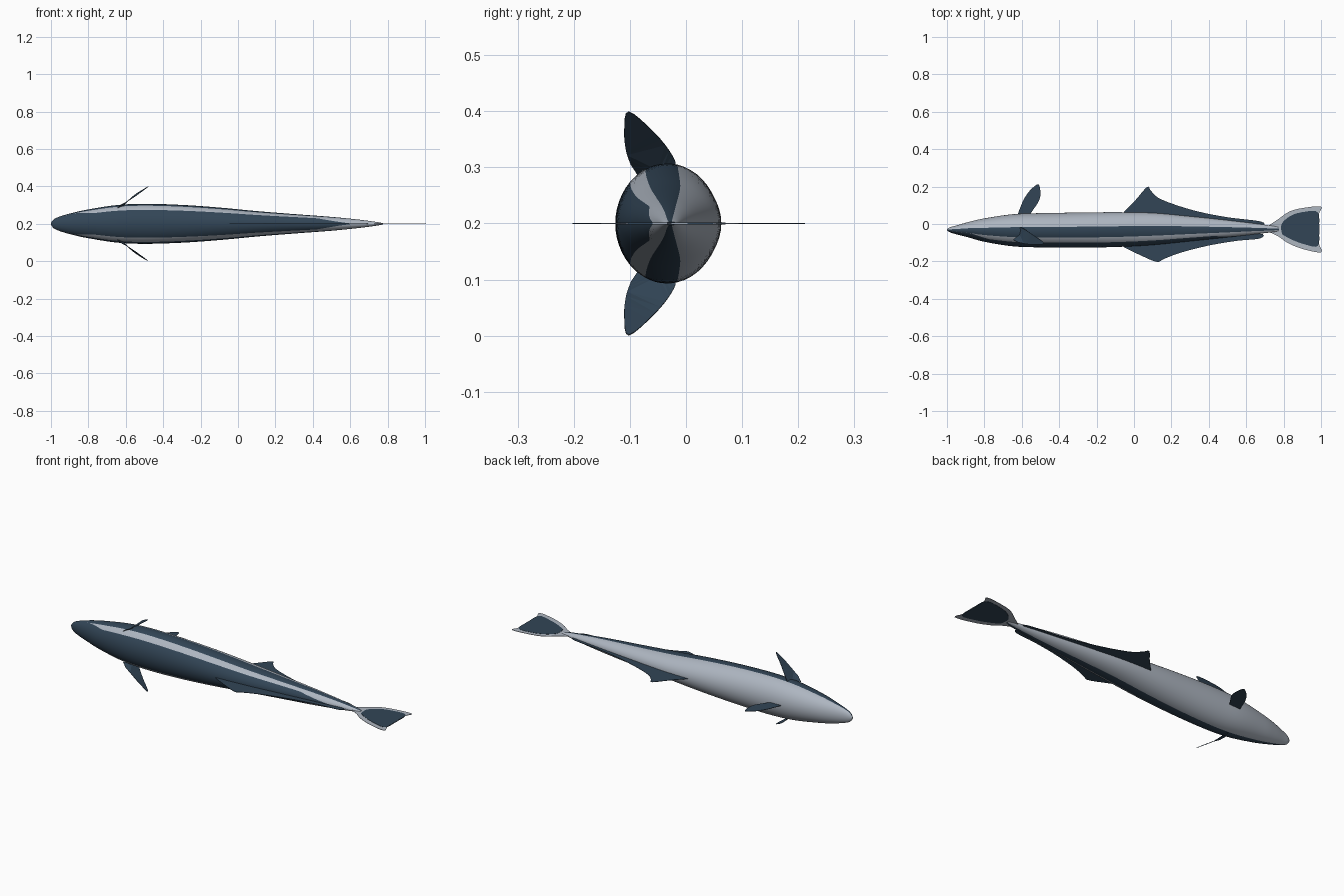
import bpy, bmesh, math
from mathutils import Vector

if "Cube" in bpy.data.objects:
    bpy.data.objects.remove(bpy.data.objects["Cube"])


def material(name, rgb):
    m = bpy.data.materials.new(name)
    m.diffuse_color = (*rgb, 1)
    m.use_nodes = True
    m.node_tree.nodes["Principled BSDF"].inputs["Base Color"].default_value = m.diffuse_color
    return m


DARK = material("dark slate blue", (0.032, 0.060, 0.094))
LIGHT = material("pale silver", (0.42, 0.465, 0.53))
ZC = 0.2  # height of the symmetry plane (the fish lies on its side)


def finish(bm, name, mats):
    bmesh.ops.recalc_face_normals(bm, faces=bm.faces)
    me = bpy.data.meshes.new(name)
    bm.to_mesh(me)
    bm.free()
    ob = bpy.data.objects.new(name, me)
    bpy.context.collection.objects.link(ob)
    for m in mats:
        me.materials.append(m)
    return ob


def spline(p, t):
    """Catmull-Rom interpolation through rows of numbers."""
    i = min(int(t), len(p) - 2)
    u = t - i
    a, b, c, d = (Vector(p[min(max(j, 0), len(p) - 1)]) for j in (i - 1, i, i + 1, i + 2))
    return 0.5 * (2 * b + (c - a) * u + (2 * a - 5 * b + 4 * c - d) * u ** 2
                  + (3 * b - a - 3 * c + d) * u ** 3)


def fin(name, pts, mat, thick=0.002, curve=4, root=0):
    """Thin plate; the outline is smoothed between its points."""
    n = (len(pts) - 1) * curve
    outline = [spline(pts, k / curve) for k in range(n + 1)]
    bm = bmesh.new()
    bm.faces.new([bm.verts.new(p) for p in outline])
    bmesh.ops.triangulate(bm, faces=bm.faces[:])
    ob = finish(bm, name, [mat])
    s = ob.modifiers.new("thickness", "SOLIDIFY")
    s.thickness = thick
    s.offset = 0
    return ob


def flat(pts):
    return [(x, y, ZC) for x, y in pts]


# Body: x, belly y, back y, half width
profile = [
    (-1.0, -0.027, -0.033, 0.004), (-0.985, -0.018, -0.044, 0.024),
    (-0.95, -0.008, -0.055, 0.040), (-0.88, 0.012, -0.073, 0.060),
    (-0.8, 0.030, -0.095, 0.077), (-0.65, 0.052, -0.119, 0.100),
    (-0.5, 0.058, -0.125, 0.107), (-0.3, 0.061, -0.126, 0.101),
    (-0.1, 0.063, -0.123, 0.087), (0.1, 0.059, -0.112, 0.068),
    (0.3, 0.041, -0.092, 0.052), (0.5, 0.020, -0.071, 0.037),
    (0.65, 0.002, -0.054, 0.022), (0.74, -0.010, -0.044, 0.010),
    (0.775, -0.018, -0.036, 0.003)]
bands = [(6, 0), (4, 1), (6, 0), (10, 1)]  # segments and colour from back to belly


def band_angles(x):
    """Edges of the back, pale stripe, side stripe and belly, in degrees."""
    back = 44
    if x < -0.78:
        back = min(64.5, 44 + (-0.78 - x) * 220)
    if x > 0.42:
        back = max(1, 44 * (1 - (x - 0.42) / 0.2))
    return [0, back, 65, 101, 180]


bm = bmesh.new()
rings = []
SUB = 5
for k in range((len(profile) - 1) * SUB + 1):
    x, top, bot, w = spline(profile, k / SUB)
    e = band_angles(x)
    half = [e[b] + (e[b + 1] - e[b]) * s / n for b, (n, _) in enumerate(bands) for s in range(n)]
    angles = half + [180] + [360 - a for a in reversed(half[1:])]
    c, h = (top + bot) / 2, (top - bot) / 2
    rings.append([bm.verts.new((x, c - h * math.cos(math.radians(a)),
                                ZC + w * math.sin(math.radians(a)))) for a in angles])
colours = [c for n, c in bands for _ in range(n)]
colours += colours[::-1]
for r0, r1 in zip(rings, rings[1:]):
    for j, col in enumerate(colours):
        q = (j + 1) % len(colours)
        f = bm.faces.new((r0[j], r0[q], r1[q], r1[j]))
        f.material_index = col
        f.smooth = True
bm.faces.new(rings[0])
bm.faces.new(rings[-1])
finish(bm, "body", [DARK, LIGHT])

# Fins in the symmetry plane
fin("dorsal_fin", flat([(-0.07, -0.11), (-0.05, -0.126), (0.03, -0.165), (0.12, -0.202),
                        (0.16, -0.187), (0.25, -0.153), (0.4, -0.115), (0.55, -0.09), (0.675, -0.077),
                        (0.665, -0.05), (0.4, -0.06), (0.1, -0.09)]), DARK)
fin("anal_fin", flat([(-0.07, 0.045), (-0.05, 0.068), (0.01, 0.13), (0.07, 0.198), (0.09, 0.178),
                      (0.13, 0.14), (0.22, 0.103), (0.35, 0.065), (0.5, 0.036), (0.68, 0.013),
                      (0.66, -0.01), (0.4, 0.01), (0.1, 0.04)]), DARK)
fin("pelvic_fin", flat([(-0.63, 0.03), (-0.615, 0.07), (-0.59, 0.13), (-0.56, 0.175),
                        (-0.525, 0.207), (-0.507, 0.208), (-0.5, 0.16), (-0.51, 0.12),
                        (-0.54, 0.075), (-0.57, 0.03)]), DARK)

# Tail: pale plate with a dark centre panel
fin("tail_fin", flat([(0.71, -0.015), (0.77, 0.025), (0.83, 0.066), (0.9, 0.085), (1.0, 0.093),
                      (0.988, 0.05), (0.992, -0.03), (0.988, -0.1), (1.0, -0.151), (0.9, -0.133),
                      (0.82, -0.1), (0.77, -0.065), (0.71, -0.038)]), LIGHT)
fin("tail_panel", flat([(0.787, -0.03), (0.792, 0.005), (0.84, 0.045), (0.91, 0.065),
                        (0.983, 0.062), (0.989, -0.03), (0.983, -0.117), (0.91, -0.108),
                        (0.84, -0.082), (0.792, -0.055)]), DARK, 0.004)

# Pair of pectoral fins
for name, s in (("upper_pectoral_fin", 1), ("lower_pectoral_fin", -1)):
    pts = [(-0.645, -0.085, 0.085), (-0.615, -0.05, 0.095), (-0.61, -0.02, 0.10),
           (-0.59, -0.025, 0.122), (-0.545, -0.055, 0.160), (-0.48, -0.102, 0.199),
           (-0.525, -0.11, 0.165), (-0.575, -0.107, 0.13), (-0.62, -0.098, 0.105)]
    fin(name, [(x, y, ZC + s * z) for x, y, z in pts], DARK)
